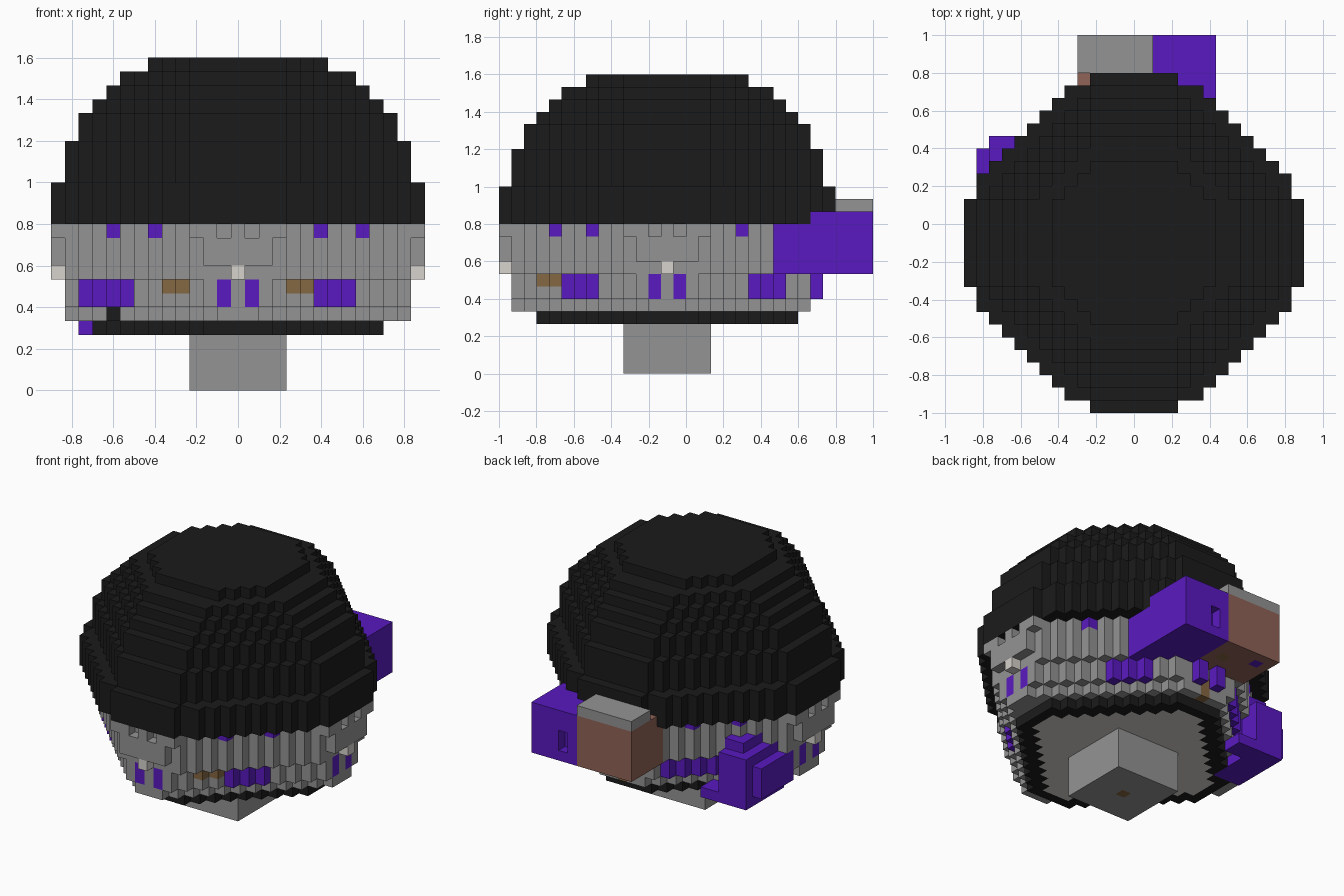
import bpy
import bmesh
from mathutils import Vector

cube = bpy.data.objects.get("Cube")
if cube:
    bpy.data.objects.remove(cube, do_unlink=True)

UNIT = 1 / 15
CENTRE_Y = -0.1

COLOURS = {
    "black": (0.011, 0.011, 0.011),
    "grey": (0.295, 0.295, 0.295),
    "purple": (0.10, 0.010, 0.53),
    "tan": (0.235, 0.135, 0.055),
    "red_brown": (0.28, 0.125, 0.095),
    "off_white": (0.68, 0.65, 0.61),
}
NAMES = list(COLOURS)
MATERIALS = []
for name, rgb in COLOURS.items():
    mat = bpy.data.materials.new(name)
    mat.use_nodes = True
    mat.diffuse_color = (*rgb, 1)
    bsdf = mat.node_tree.nodes["Principled BSDF"]
    bsdf.inputs["Base Color"].default_value = (*rgb, 1)
    bsdf.inputs["Roughness"].default_value = 0.9
    MATERIALS.append(mat)

cells = {}  # grid position -> (part, colour)


def disc(part, colour, r, diagonal, z0, z1):
    """Stepped eight-sided slab between two layers."""
    for x in range(-r, r + 1):
        for y in range(-r, r + 1):
            a, b = abs(x), abs(y)
            if a + b <= diagonal and 2 * max(a, b) + min(a, b) <= 2 * r + 3:
                for z in range(z0, z1):
                    cells[x, y, z] = (part, colour)


def box(part, colour, xs, ys, zs):
    """Block of cells; each range includes both ends."""
    for x in range(xs[0], xs[1] + 1):
        for y in range(ys[0], ys[1] + 1):
            for z in range(zs[0], zs[1] + 1):
                cells[x, y, z] = (part, colour)


def paint(colour, rule):
    for p, (part, _) in list(cells.items()):
        if part == "wall" and rule(*p):
            cells[p] = (part, colour)


def in_stripe(x, y):
    """Extent of the purple stripe on each diagonal of the wall."""
    if y < 0:
        return -11 <= x <= -8 or 6 <= x <= 8
    return -8 <= x <= -4 or 5 <= x <= 7


# Stem and its plug
box("stem", "grey", (-3, 3), (-3, 3), (0, 3))
cells[0, 0, 0] = ("stem", "tan")

# Dark rim around a pale floor
disc("rim", "black", 10, 12, 4, 5)
disc("floor", "off_white", 9, 10, 4, 5)

# Wall widening upwards
disc("wall", "grey", 12, 13, 5, 6)
disc("wall", "grey", 12, 14, 6, 8)
disc("wall", "grey", 12, 15, 8, 12)
for p in [p for p in cells if p[1] == 12 and p[2] < 8]:
    del cells[p]

# Painted marks on the wall
paint("purple", lambda x, y, z: z in (6, 7) and abs(x) + abs(y) == 14
      and in_stripe(x, y))
paint("tan", lambda x, y, z: z == 7 and abs(x) + abs(y) == 14
      and abs(x) in (4, 5) and y < 0)
paint("tan", lambda x, y, z: x == 0 and y == 11 and z in (5, 6))
paint("purple", lambda x, y, z: z == 11 and {abs(x), abs(y)} == {6, 9})
paint("purple", lambda x, y, z: z in (6, 7)
      and {abs(x), abs(y)} == {1, 12})
paint("black", lambda x, y, z: z == 5 and x == -9 and y == -4)
for x in (-1, 1):
    box("back_teeth", "purple", (x, x), (12, 12), (6, 7))

# Brow and pale nub on three sides
for dx, dy in ((0, -1), (1, 0), (-1, 0)):
    for z, spans in ((9, (0, 1, 2)), (10, (0, 1, 2)), (11, (0, 2, 3))):
        for d in range(-3, 4):
            if abs(d) in spans:
                cells[13 * dx + d * dy, 13 * dy + d * dx, z] = ("brow", "grey")
    cells[13 * dx, 13 * dy, 8] = ("nub", "off_white")

# Stepped dome
for r, diagonal, z0, z1 in ((13, 17, 12, 15), (12, 15, 15, 18), (11, 14, 18, 20),
                            (10, 13, 20, 21), (9, 12, 21, 22), (8, 11, 22, 23),
                            (6, 9, 23, 24)):
    disc("dome", "black", r, diagonal, z0, z1)

# Back blocks with a small window
box("back_block", "purple", (2, 6), (9, 16), (8, 11))
box("back_block", "purple", (2, 6), (12, 16), (12, 12))
box("back_crate", "red_brown", (-4, 1), (12, 16), (8, 12))
box("crate_lid", "grey", (-4, 1), (14, 16), (13, 13))
for z in (9, 10):
    del cells[3, 16, z]
cells[-3, 15, 8] = ("back_crate", "purple")
cells[0, 14, 8] = ("back_crate", "tan")

# Side block made of four steps
box("side_block", "purple", (-11, -9), (3, 8), (4, 8))
box("side_block", "purple", (-12, -12), (3, 7), (5, 7))
box("side_block", "purple", (-8, -7), (7, 8), (4, 4))
box("side_block", "purple", (-10, -9), (3, 7), (9, 9))


def build(part):
    """Mesh the exposed faces of one part."""
    bm = bmesh.new()
    corners = {}

    def corner(v):
        key = tuple(round(c * 2) for c in v)
        if key not in corners:
            corners[key] = bm.verts.new(
                (v.x * UNIT, v.y * UNIT + CENTRE_Y, (v.z + 0.5) * UNIT))
        return corners[key]

    for p, (owner, colour) in cells.items():
        if owner != part:
            continue
        for axis in range(3):
            for sign in (-1, 1):
                n = Vector((0, 0, 0))
                n[axis] = sign
                if tuple(int(a + b) for a, b in zip(p, n)) in cells:
                    continue
                u = Vector((0, 0, 0))
                u[(axis + 1) % 3] = 1
                v = n.cross(u)
                mid = Vector(p) + n / 2
                face = bm.faces.new([corner(mid + (a * u + b * v) / 2)
                                     for a, b in ((-1, -1), (1, -1), (1, 1), (-1, 1))])
                face.material_index = NAMES.index(colour)
    mesh = bpy.data.meshes.new(part)
    bm.to_mesh(mesh)
    bm.free()
    for mat in MATERIALS:
        mesh.materials.append(mat)
    bpy.context.scene.collection.objects.link(bpy.data.objects.new(part, mesh))


for part in sorted({owner for owner, _ in cells.values()}):
    build(part)
